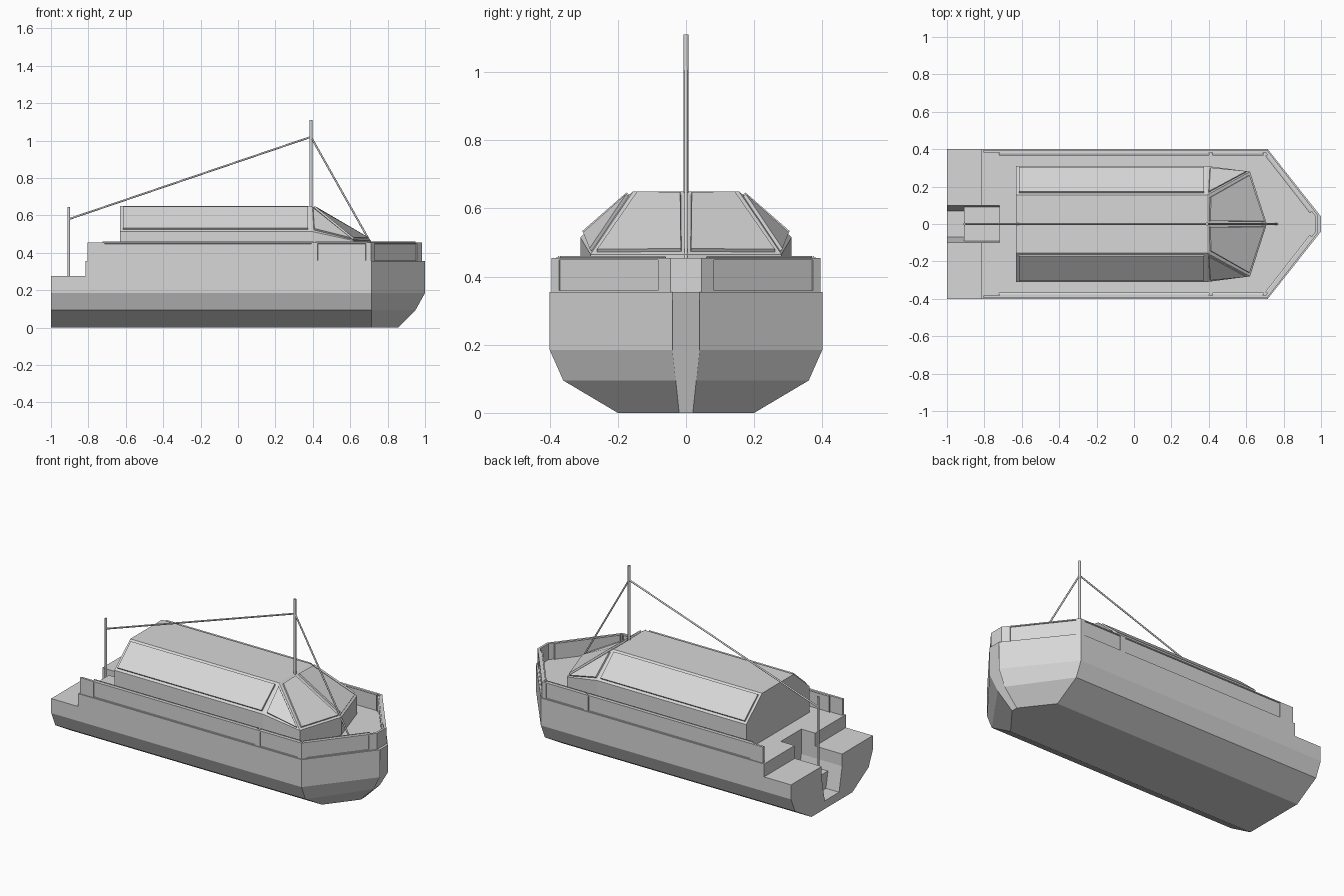
import bpy
import bmesh
from mathutils import Vector

if "Cube" in bpy.data.objects:
    bpy.data.objects.remove(bpy.data.objects["Cube"], do_unlink=True)

grey = bpy.data.materials.new("plain_grey")
grey.use_nodes = True
colour = (0.68, 0.68, 0.68, 1)
grey.diffuse_color = colour
grey.node_tree.nodes["Principled BSDF"].inputs["Base Color"].default_value = colour


def add_object(name, bm):
    mesh = bpy.data.meshes.new(name)
    bm.to_mesh(mesh)
    bm.free()
    mesh.materials.append(grey)
    obj = bpy.data.objects.new(name, mesh)
    bpy.context.collection.objects.link(obj)
    return obj


def select_only(obj):
    bpy.ops.object.select_all(action='DESELECT')
    obj.select_set(True)
    bpy.context.view_layer.objects.active = obj


def loft(rings):
    """Skin closed rings of points, cap both ends, weld collapsed points."""
    bm = bmesh.new()
    loops = [[bm.verts.new(p) for p in ring] for ring in rings]
    count = len(loops[0])
    for a, b in zip(loops, loops[1:]):
        for i in range(count):
            j = (i + 1) % count
            bm.faces.new((a[i], a[j], b[j], b[i]))
    bm.faces.new(loops[0])
    bm.faces.new(loops[-1])
    bmesh.ops.remove_doubles(bm, verts=bm.verts, dist=0.0005)
    bmesh.ops.recalc_face_normals(bm, faces=bm.faces)
    return bm


def mirrored(half):
    """Close a half section by mirroring it across the centre plane."""
    return half + [(x, -y, z) for x, y, z in reversed(half) if y > 0]


def prism(name, x0, x1, section):
    return add_object(name, loft([mirrored([(x, y, z) for y, z in section])
                                  for x in (x0, x1)]))


def cut(target, cutter):
    cutter.hide_render = True
    mod = target.modifiers.new("cut", 'BOOLEAN')
    mod.operation = 'DIFFERENCE'
    mod.solver = 'EXACT'
    mod.object = cutter
    select_only(target)
    bpy.ops.object.modifier_apply(modifier=mod.name)
    bpy.data.objects.remove(cutter, do_unlink=True)


def rod(name, start, end, radius):
    start, end = Vector(start), Vector(end)
    line = end - start
    bpy.ops.mesh.primitive_cylinder_add(vertices=12, radius=radius, depth=line.length,
                                        location=(start + end) / 2)
    obj = bpy.context.object
    obj.name = name
    obj.rotation_euler = line.to_track_quat('Z', 'Y').to_euler()
    obj.data.materials.append(grey)
    bpy.ops.object.shade_smooth_by_angle()


# Hull: chined section running forward to a narrow raked stem
DECK = 0.355
section = [(0.2, 0), (0.36, 0.095), (0.4, 0.185), (0.4, DECK)]
stem = [(0.855, 0.02, 0), (0.95, 0.03, 0.095), (1, 0.04, 0.185), (1, 0.04, DECK)]
hull = add_object("hull", loft([mirrored([(x, y, z) for y, z in section])
                                for x in (-1, 0.715)] + [mirrored(stem)]))

# Lowered aft deck, open stern channel and the raised well floor
cut(hull, prism("aft_cutter", -1.1, -0.815, [(0.5, 0.275), (0.5, 0.6)]))
cut(hull, prism("well_cutter", -1.1, -0.72, [(0.09, 0.15), (0.1, 0.2), (0.1, 0.6)]))
cut(hull, prism("channel_cutter", -1.1, -0.91, [(0.07, 0.05), (0.09, 0.15), (0.09, 0.3)]))

# Bulwark: thin wall round the deck edge with shallow recessed panels
half = [(-0.805, 0.395), (-0.72, 0.395), (0.4, 0.395), (0.42, 0.395), (0.69, 0.395),
        (0.712, 0.395), (0.725, 0.378), (0.96, 0.077), (0.985, 0.045)]
path = [(x, -y) for x, y in half] + half[::-1]
bm = bmesh.new()
low = [bm.verts.new((x, y, DECK - 0.003)) for x, y in path]
high = [bm.verts.new((x, y, 0.455)) for x, y in path]
for i in range(len(path) - 1):
    bm.faces.new((low[i], low[i + 1], high[i + 1], high[i]))
bm.normal_update()
panels = [f for f in bm.faces if f.calc_area() > 0.015]
bmesh.ops.inset_individual(bm, faces=panels, thickness=0.009, depth=0)
bmesh.ops.inset_individual(bm, faces=panels, thickness=0.001, depth=-0.005)
bulwark = add_object("bulwark", bm)
solid = bulwark.modifiers.new("wall", 'SOLIDIFY')
solid.thickness = 0.014
solid.offset = -1
solid.use_even_offset = True
select_only(bulwark)
bpy.ops.object.modifier_apply(modifier=solid.name)


# Cabin: sloped sides, flat roof and a pointed faceted front
def cabin_ring(x):
    return mirrored([(x, 0, DECK), (x, 0.31, DECK), (x, 0.31, 0.515),
                     (x, 0.155, 0.65), (x, 0, 0.65)])


nose_x, nose_z = 0.71, 0.465
eave = (0.62, 0.28, nose_z)
shoulder = mirrored([(nose_x, 0, DECK), (0.62, 0.28, DECK), eave, eave, (nose_x, 0, nose_z)])
nose = [(nose_x, 0, DECK if z == DECK else nose_z) for x, y, z in shoulder]
bm = loft([cabin_ring(-0.63), cabin_ring(0.39), shoulder, nose])

# Windows: raised panes on every sloping cabin face
bm.normal_update()
slopes = [f for f in bm.faces if 0.3 < f.normal.z < 0.97]
bmesh.ops.inset_individual(bm, faces=slopes, thickness=0.022, depth=0)
bmesh.ops.inset_individual(bm, faces=slopes, thickness=0.001, depth=0.01)
add_object("cabin", bm)

# Mast, stern pole and rigging
rod("mast", (0.39, 0, 0.64), (0.39, 0, 1.11), 0.008)
rod("stern_pole", (-0.905, 0, 0.145), (-0.905, 0, 0.645), 0.007)
rod("aft_stay", (0.39, 0, 1.02), (-0.905, 0, 0.58), 0.005)
rod("fore_stay", (0.39, 0, 1.02), (0.765, 0, DECK), 0.005)
